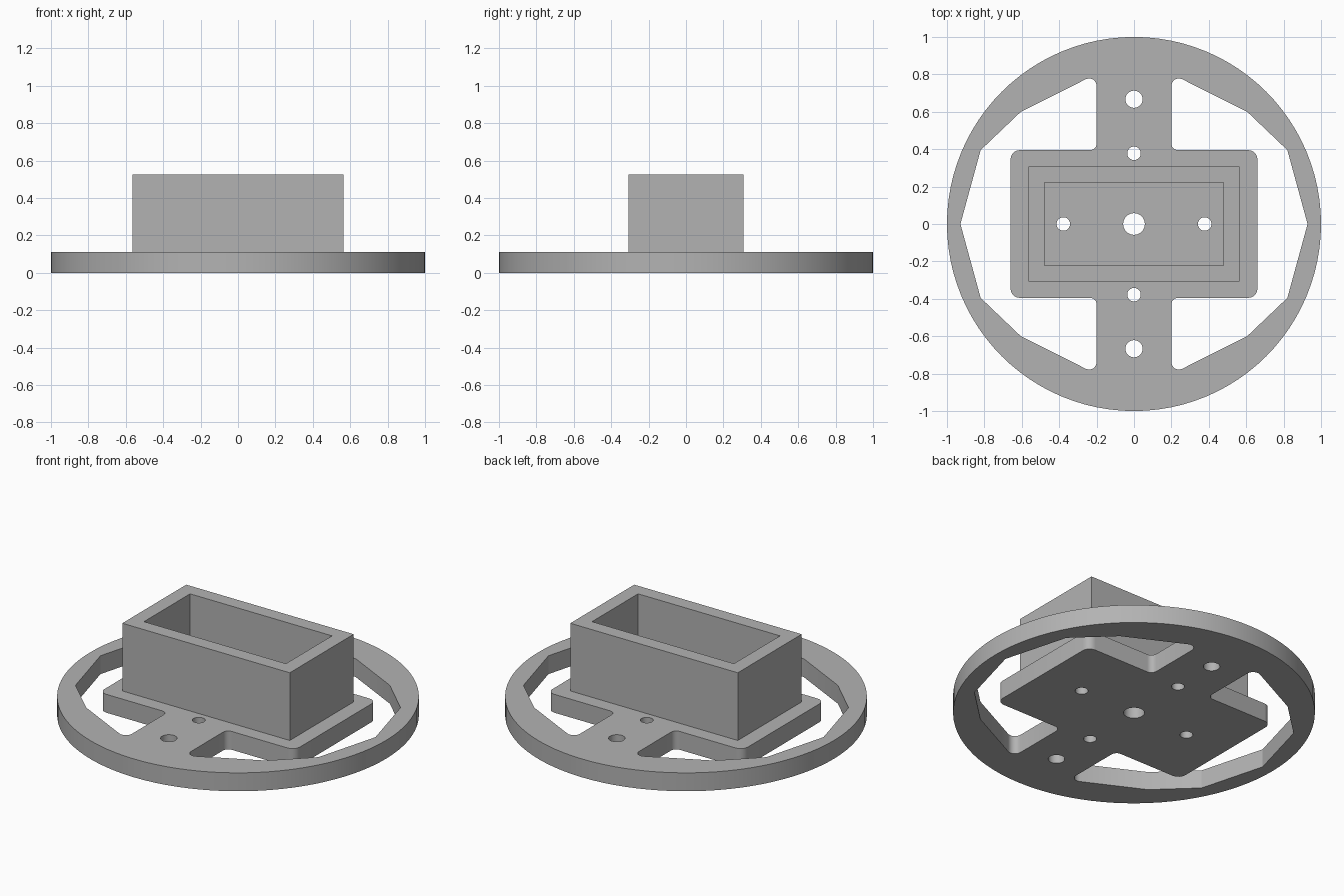
import bpy
import bmesh
from math import cos, sin, pi, radians, tan
from mathutils import Vector

if "Cube" in bpy.data.objects:
    bpy.data.objects.remove(bpy.data.objects["Cube"])

PLATE_TOP, BOX_TOP = 0.112, 0.525

grey = bpy.data.materials.new("plain grey")
grey.use_nodes = True
grey.diffuse_color = (0.45, 0.45, 0.45, 1)
grey.node_tree.nodes["Principled BSDF"].inputs["Base Color"].default_value = grey.diffuse_color


def circle(x, y, r, n=32):
    return [(x + r * cos(2 * pi * i / n), y + r * sin(2 * pi * i / n)) for i in range(n)]


def rectangle(x, y):
    return [(-x, -y), (x, -y), (x, y), (-x, y)]


def rounded(corners, steps=6):
    """Outline from (x, y, fillet radius) corners."""
    points = []
    for i, (x, y, r) in enumerate(corners):
        p = Vector((x, y))
        if r == 0:
            points.append((x, y))
            continue
        a = (Vector(corners[i - 1][:2]) - p).normalized()
        b = (Vector(corners[(i + 1) % len(corners)][:2]) - p).normalized()
        half = a.angle(b) / 2
        centre = p + (a + b).normalized() * (r / sin(half))
        start = p + a * (r / tan(half)) - centre
        end = p + b * (r / tan(half)) - centre
        for k in range(steps + 1):
            t = k / steps
            sweep = pi - 2 * half
            v = (start * sin((1 - t) * sweep) + end * sin(t * sweep)) / sin(sweep)
            points.append(tuple(centre + v))
    return points


def extruded(name, outlines, bottom, top):
    """Filled profile with holes, extruded from bottom to top."""
    curve = bpy.data.curves.new(name + "_profile", "CURVE")
    curve.dimensions = "2D"
    curve.fill_mode = "BOTH"
    curve.extrude = (top - bottom) / 2
    for outline in outlines:
        spline = curve.splines.new("POLY")
        spline.points.add(len(outline) - 1)
        for point, (x, y) in zip(spline.points, outline):
            point.co = (x, y, 0, 1)
        spline.use_cyclic_u = True
    helper = bpy.data.objects.new(name + "_profile", curve)
    bpy.context.collection.objects.link(helper)
    mesh = bpy.data.meshes.new_from_object(helper.evaluated_get(bpy.context.evaluated_depsgraph_get()))
    bpy.data.objects.remove(helper)
    # Weld caps to walls and merge the flat triangles
    bm = bmesh.new()
    bm.from_mesh(mesh)
    bmesh.ops.remove_doubles(bm, verts=bm.verts, dist=0.0001)
    bmesh.ops.translate(bm, verts=bm.verts, vec=(0, 0, (top + bottom) / 2))
    bmesh.ops.recalc_face_normals(bm, faces=bm.faces)
    bm.to_mesh(mesh)
    bm.free()
    mesh.materials.clear()
    mesh.materials.append(grey)
    mesh.name = name
    obj = bpy.data.objects.new(name, mesh)
    bpy.context.collection.objects.link(obj)
    bpy.ops.object.select_all(action="DESELECT")
    obj.select_set(True)
    bpy.context.view_layer.objects.active = obj
    bpy.ops.object.shade_smooth_by_angle(angle=radians(20))
    return obj


# Side window: faceted outer edge, then round the central cross
upper = [(0.928, 0, 0), (0.82, 0.395, 0), (0.605, 0.6, 0), (0.2, 0.803, 0.04),
         (0.2, 0.395, 0.035), (0.66, 0.395, 0.05)]
lower = [(x, -y, r) for x, y, r in reversed(upper[1:])]
window = rounded(upper + lower)
windows = [window, [(-x, y) for x, y in window]]

# Screw holes and shaft hole
holes = [circle(0, 0, 0.058)]
for side in (-1, 1):
    holes += [circle(side * 0.378, 0, 0.036), circle(0, side * 0.378, 0.036),
              circle(0, side * 0.667, 0.046)]

extruded("base_plate", [circle(0, 0, 1, 96)] + windows + holes, 0, PLATE_TOP)

# Open-topped box wall
extruded("box_wall", [rectangle(0.565, 0.308), rectangle(0.479, 0.222)], PLATE_TOP, BOX_TOP)
